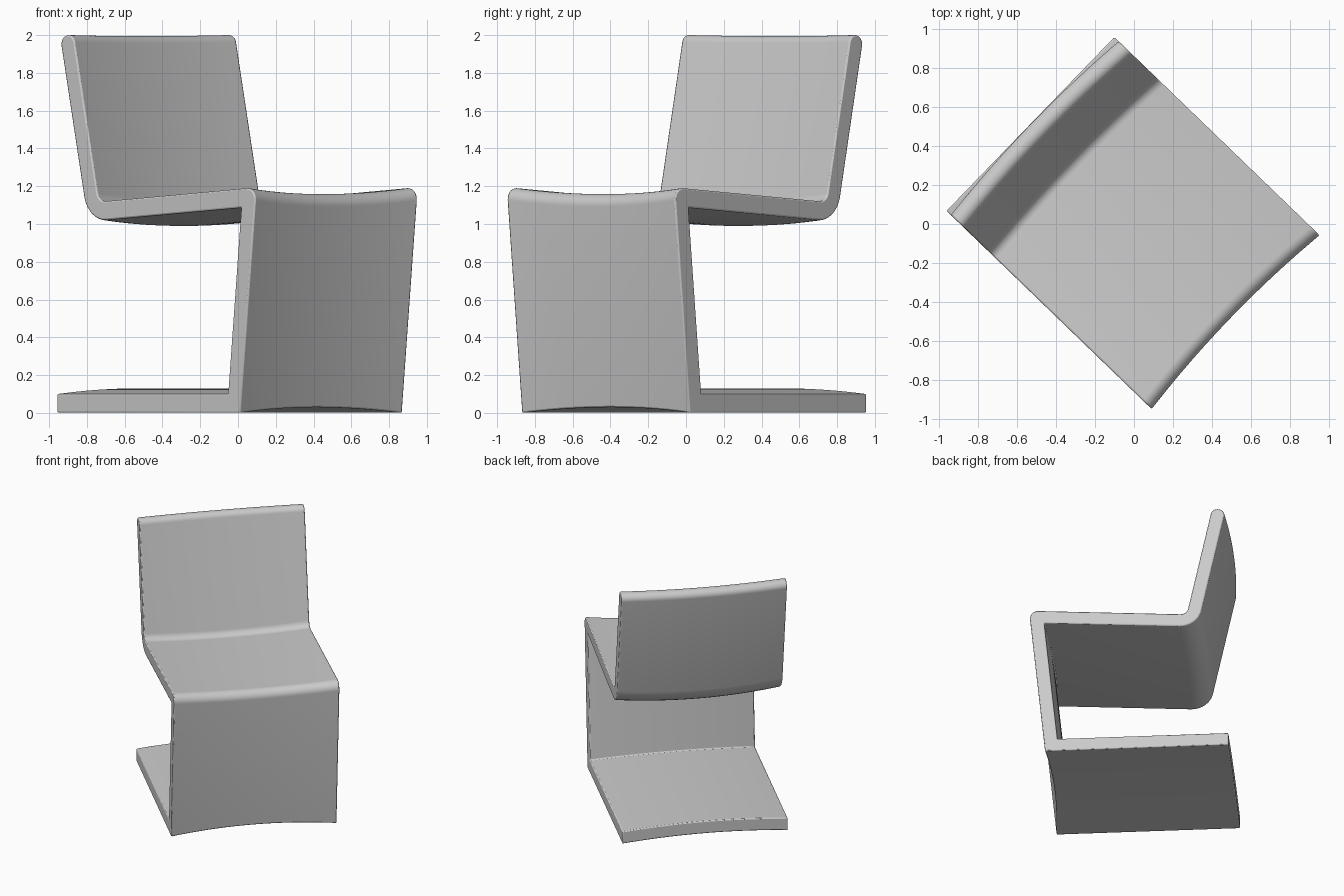
import bpy, bmesh, math
from mathutils import Vector, Matrix

if "Cube" in bpy.data.objects:
    bpy.data.objects.remove(bpy.data.objects["Cube"])

WIDTH, THICK, SAG = 1.237, 0.1, 0.03
SECTIONS, ARC = 24, 8

# Path of the outer skin as (depth, height): foot, front panel, seat, backrest
PATH = [Vector(p) for p in ((0.737, 0), (-0.612, 0), (-0.73, 1.195), (0.43, 1.118), (0.617, 2.009))]
OUTER_RADII = (0, 0, 0.06, 0.055, 0.047)
INNER_RADII = (0, 0, 0, 0.155, 0.047)


def offset_path(points, dist):
    """Shift a path to its right by dist, with mitred corners."""
    dirs = [(b - a).normalized() for a, b in zip(points, points[1:])]
    normals = [Vector((d.y, -d.x)) for d in dirs]
    result = []
    for i, p in enumerate(points):
        a, b = normals[max(i - 1, 0)], normals[min(i, len(normals) - 1)]
        result.append(p + (a + b) * dist / (1 + a.dot(b)))
    return result


def round_corners(points, radii):
    """Round the corners of a closed outline; a zero radius stays sharp."""
    result = []
    for i, (p, r) in enumerate(zip(points, radii)):
        if r == 0:
            result.append(p)
            continue
        to_prev = (points[i - 1] - p).normalized()
        to_next = (points[(i + 1) % len(points)] - p).normalized()
        half = to_prev.angle(to_next) / 2
        centre = p + (to_prev + to_next).normalized() * r / math.sin(half)
        start = p + to_prev * r / math.tan(half) - centre
        end = p + to_next * r / math.tan(half) - centre
        sweep = math.pi - 2 * half
        for k in range(ARC + 1):
            t = k / ARC
            result.append(centre + (start * math.sin((1 - t) * sweep)
                                    + end * math.sin(t * sweep)) / math.sin(sweep))
    return result


def outline(sag):
    outer = offset_path(PATH, sag)
    inner = offset_path(PATH, sag + THICK)
    return round_corners(outer + inner[::-1], OUTER_RADII + INNER_RADII[::-1])


# Chair shell: the outline swept across the width, bowed in the middle
bm = bmesh.new()
rings = []
for s in range(SECTIONS + 1):
    t = 2 * s / SECTIONS - 1
    rings.append([bm.verts.new((t * WIDTH / 2, p.x, p.y)) for p in outline(SAG * (1 - t * t))])
for a, b in zip(rings, rings[1:]):
    for i in range(len(a)):
        bm.faces.new((a[i - 1], a[i], b[i], b[i - 1]))
bm.faces.new(rings[0])
bm.faces.new(rings[-1][::-1])
bmesh.ops.recalc_face_normals(bm, faces=bm.faces)
# Turn the chair to face diagonally
bm.transform(Matrix.Rotation(math.radians(46), 4, 'Z'))
mesh = bpy.data.meshes.new("chair_shell")
bm.to_mesh(mesh)
bm.free()
chair = bpy.data.objects.new("chair_shell", mesh)
bpy.context.collection.objects.link(chair)

# Single grey finish
grey = bpy.data.materials.new("plain_grey")
grey.use_nodes = True
colour = (0.6, 0.6, 0.6, 1)
grey.diffuse_color = colour
grey.node_tree.nodes["Principled BSDF"].inputs["Base Color"].default_value = colour
mesh.materials.append(grey)

# Softened edges
bevel = chair.modifiers.new("soft_edges", 'BEVEL')
bevel.width = 0.008
bevel.segments = 2
bevel.limit_method = 'ANGLE'
bevel.angle_limit = math.radians(50)

bpy.context.view_layer.objects.active = chair
chair.select_set(True)
bpy.ops.object.shade_smooth_by_angle(angle=math.radians(40))
